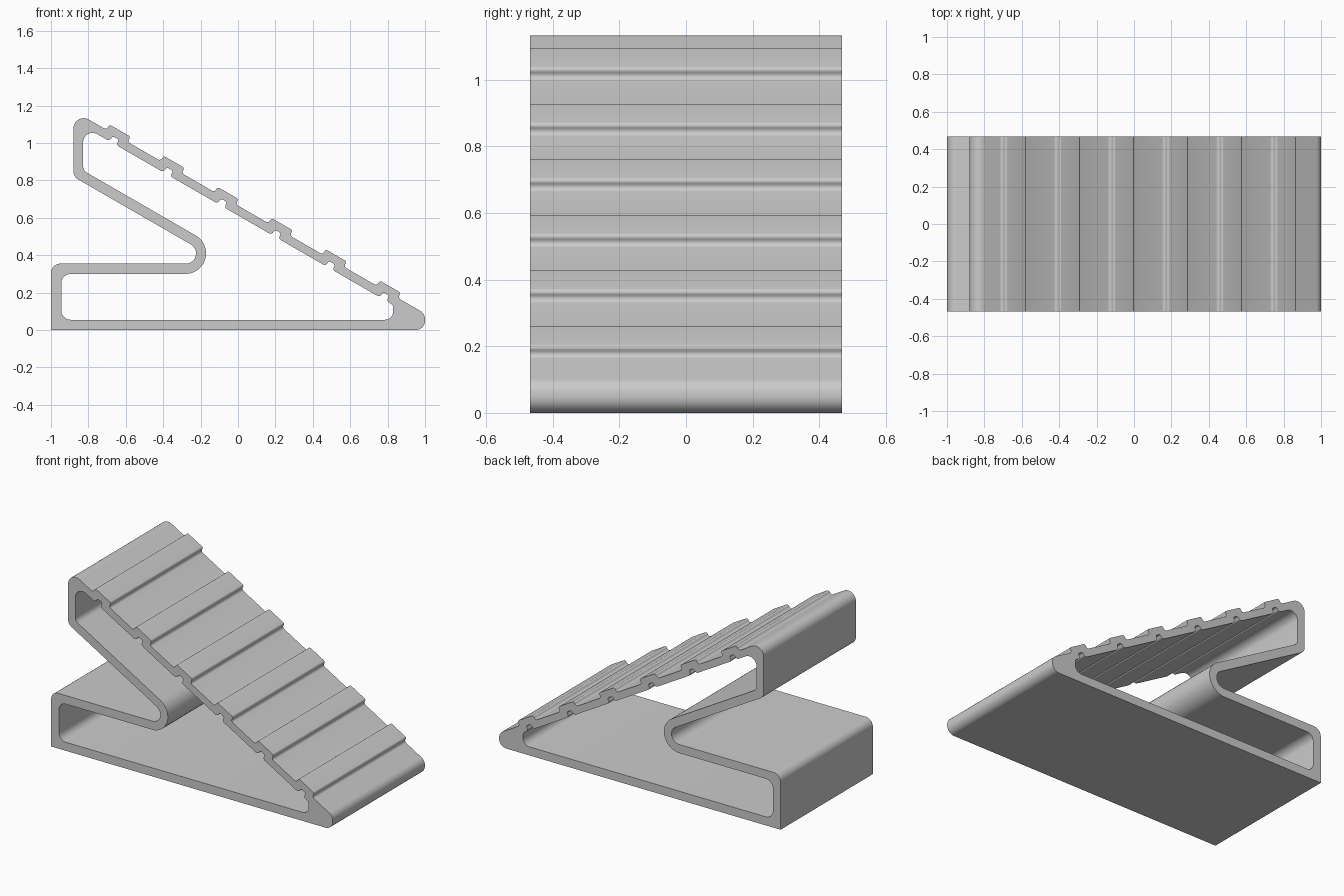
import bpy
import bmesh
import math
from mathutils import Vector

cube = bpy.data.objects.get("Cube")
if cube:
    bpy.data.objects.remove(cube, do_unlink=True)

HALF_DEPTH = 0.468
WALL = 0.045          # thickness of the ribbed ramp
RIB_HEIGHT = 0.032
RIB_WIDTH = 0.13
PITCH = 0.3337
RIBS = 6

# Ramp axes in the x-z plane: along the slope and out of it
ramp_origin = Vector((-0.703, 1.071))
along = Vector((math.cos(math.radians(30)), -math.sin(math.radians(30))))
out = Vector((-along.y, along.x))


def on_ramp(s, h, radius):
    p = ramp_origin + along * s + out * h
    return (p.x, p.y, radius)


def ribs(inset, low, high, heel):
    """Rib corners from the top of the ramp down, inset into the wall."""
    corners = []
    for i in range(RIBS):
        start = i * PITCH + inset
        end = i * PITCH + RIB_WIDTH - inset
        corners += [on_ramp(start, -inset, low),
                    on_ramp(start, RIB_HEIGHT - inset, high),
                    on_ramp(end, RIB_HEIGHT - inset, high),
                    on_ramp(end, -inset, heel)]
    return corners


def rounded(corners):
    """Replace each (x, z, radius) corner by a tangent arc."""
    points = []
    for i, (x, z, radius) in enumerate(corners):
        c = Vector((x, z))
        a = (Vector(corners[i - 1][:2]) - c).normalized()
        b = (Vector(corners[(i + 1) % len(corners)][:2]) - c).normalized()
        if radius == 0:
            points.append(c)
            continue
        half = a.angle(b) / 2
        centre = c + (a + b).normalized() * radius / math.sin(half)
        first = c + a * radius / math.tan(half) - centre
        last = c + b * radius / math.tan(half) - centre
        sweep = math.pi - 2 * half
        steps = max(4, round(sweep / math.radians(10)))
        for k in range(steps + 1):
            t = k / steps
            arc = (first * math.sin((1 - t) * sweep)
                   + last * math.sin(t * sweep)) / math.sin(sweep)
            points.append(centre + arc)
    return points


# Outer outline: slot, base, toe and ribbed ramp
outer = [(-0.88, 1.173, 0.055)] + ribs(0, 0.016, 0.012, 0.016) + [
    (1.0, 0.088, 0.05), (1.0, 0.0, 0.05), (-1.0, 0.0, 0),
    (-1.0, 0.355, 0.05), (-0.074, 0.355, 0.055), (-0.88, 0.82, 0.05)]

# Hollow inside, following the outer outline
hollow = [(-0.828, 1.091, 0.05)] + ribs(WALL, 0.018, 0.012, 0.016) + [
    (0.83, 0.134, 0.025), (0.83, 0.055, 0.045), (-0.945, 0.055, 0.05),
    (-0.945, 0.3, 0.05), (0.13, 0.3, 0.11), (-0.828, 0.853, 0.04)]

# Fill the section and extrude it across the width
bm = bmesh.new()
for outline in (outer, hollow):
    verts = [bm.verts.new((p.x, -HALF_DEPTH, p.y)) for p in rounded(outline)]
    for i, v in enumerate(verts):
        bm.edges.new((verts[i - 1], v))
bmesh.ops.triangle_fill(bm, edges=bm.edges[:], use_beauty=True, normal=(0, -1, 0))
side = bmesh.ops.extrude_face_region(bm, geom=bm.faces[:], use_keep_orig=True)
moved = [g for g in side["geom"] if isinstance(g, bmesh.types.BMVert)]
bmesh.ops.translate(bm, verts=moved, vec=(0, 2 * HALF_DEPTH, 0))
bmesh.ops.recalc_face_normals(bm, faces=bm.faces[:])

mesh = bpy.data.meshes.new("ribbed_wedge")
bm.to_mesh(mesh)
bm.free()
wedge = bpy.data.objects.new("ribbed_wedge", mesh)
bpy.context.collection.objects.link(wedge)

# Plain grey finish
grey = bpy.data.materials.new("light_grey")
grey.use_nodes = True
colour = (0.6, 0.6, 0.6, 1)
grey.diffuse_color = colour
grey.node_tree.nodes["Principled BSDF"].inputs["Base Color"].default_value = colour
mesh.materials.append(grey)

bpy.ops.object.select_all(action="DESELECT")
wedge.select_set(True)
bpy.context.view_layer.objects.active = wedge
bpy.ops.object.shade_smooth_by_angle(angle=math.radians(30))
